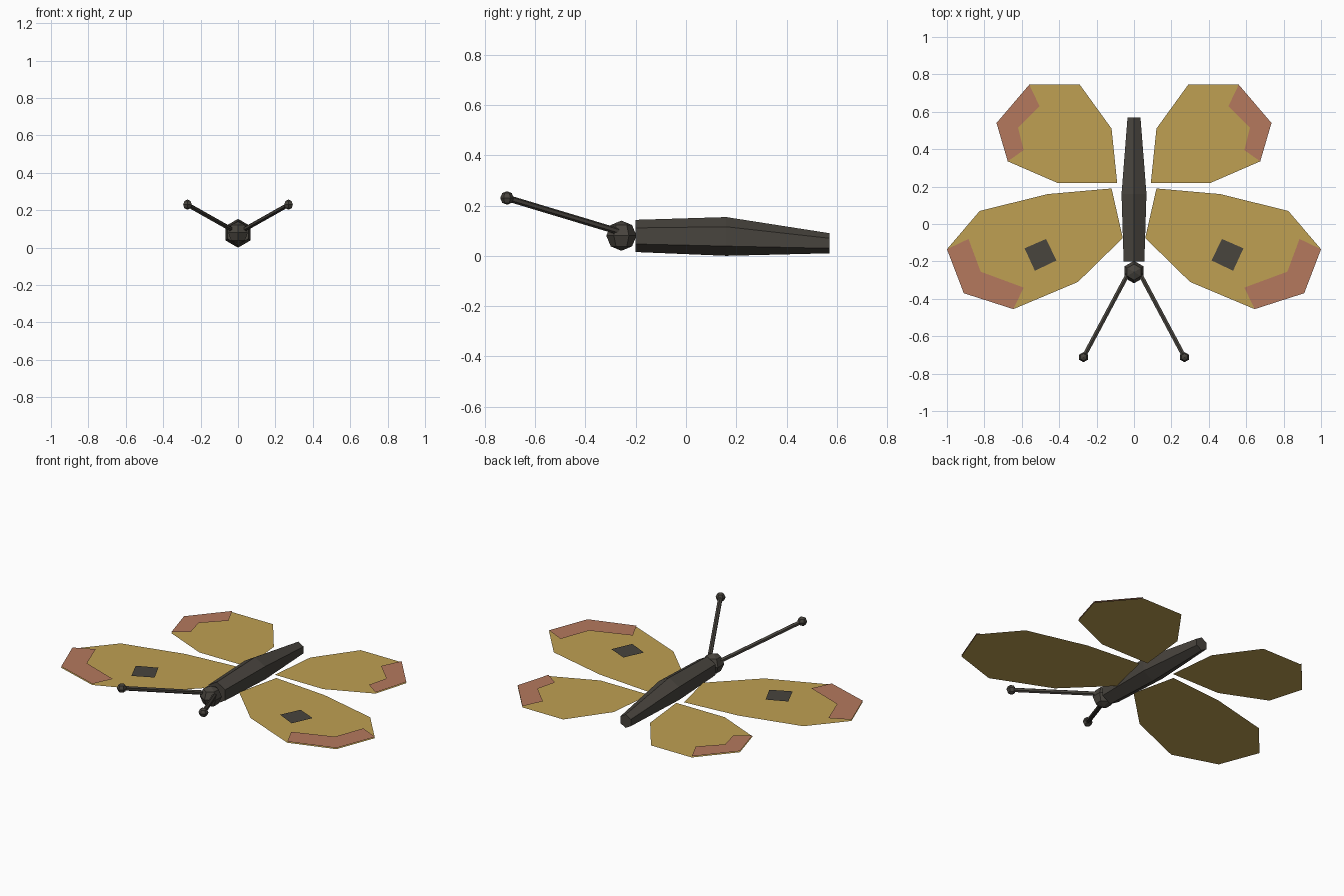
import bpy, bmesh, math
from mathutils import Vector

if "Cube" in bpy.data.objects:
    bpy.data.objects.remove(bpy.data.objects["Cube"])


def material(name, color):
    m = bpy.data.materials.new(name)
    m.diffuse_color = (*color, 1)
    m.use_nodes = True
    m.node_tree.nodes["Principled BSDF"].inputs["Base Color"].default_value = m.diffuse_color
    return m


DARK = material("dark", (0.065, 0.058, 0.048))
GOLD = material("gold", (0.52, 0.35, 0.085))
RUST = material("rust", (0.46, 0.19, 0.11))


def finish(name, bm, mat):
    mesh = bpy.data.meshes.new(name)
    bm.to_mesh(mesh)
    bm.free()
    mesh.materials.append(mat)
    obj = bpy.data.objects.new(name, mesh)
    bpy.context.collection.objects.link(obj)
    return obj


def flat(name, outline, z, side, mat):
    """Single flat sheet facing up, mirrored by side."""
    bm = bmesh.new()
    face = bm.faces.new([bm.verts.new((x * side, y, z)) for x, y in outline])
    face.normal_update()
    if face.normal.z < 0:
        face.normal_flip()
    finish(name, bm, mat)


def tube(name, rings, mat, sides=6):
    """Loft rings of (centre, radius) standing across the y axis."""
    bm = bmesh.new()
    loops = []
    for (x, y, z), r in rings:
        angles = [2 * math.pi * i / sides for i in range(sides)]
        loops.append([bm.verts.new((x + r * math.sin(a), y, z + r * math.cos(a))) for a in angles])
    for a, b in zip(loops, loops[1:]):
        for i in range(sides):
            j = (i + 1) % sides
            bm.faces.new((a[i], a[j], b[j], b[i]))
    bm.faces.new(loops[0])
    bm.faces.new(loops[-1])
    bmesh.ops.recalc_face_normals(bm, faces=bm.faces)
    finish(name, bm, mat)


def ball(name, centre, r, mat):
    bm = bmesh.new()
    bmesh.ops.create_uvsphere(bm, u_segments=6, v_segments=4, radius=r)
    obj = finish(name, bm, mat)
    obj.location = centre
    obj.rotation_euler.z = math.pi / 6   # corners point along y
    if not any(abs(v.co.x) < 1e-4 and abs(v.co.y) > r * 0.9 for v in obj.data.vertices):
        return
    obj.rotation_euler.z = 0


def rod(name, a, b, r, mat):
    a, b = Vector(a), Vector(b)
    bm = bmesh.new()
    bmesh.ops.create_cone(bm, cap_ends=True, segments=6, radius1=r, radius2=r, depth=(b - a).length)
    obj = finish(name, bm, mat)
    obj.location = (a + b) / 2
    obj.rotation_euler = (b - a).to_track_quat('Z', 'Y').to_euler()


# Body and head
tube("body", [((0, -0.2, 0.079), 0.064), ((0, 0.16, 0.077), 0.077), ((0, 0.57, 0.05), 0.04)], DARK)
ball("head", (0, -0.257, 0.08), 0.06, DARK)

# Wing outlines for one side
fore_tip = [(0.645, -0.455), (0.91, -0.37), (1, -0.135)]
hind_tip = [(0.675, 0.335), (0.735, 0.54), (0.56, 0.745)]
fore = [(0.06, -0.075), (0.30, -0.31), *fore_tip, (0.825, 0.07), (0.46, 0.16), (0.12, 0.19)]
hind = [(0.09, 0.22), (0.41, 0.22), *hind_tip, (0.29, 0.745), (0.12, 0.51)]
fore_patch = fore_tip + [(0.885, -0.08), (0.82, -0.255), (0.59, -0.34)]
hind_patch = hind_tip + [(0.505, 0.63), (0.62, 0.515), (0.59, 0.395)]
spot = [(0.415, -0.195), (0.53, -0.25), (0.585, -0.13), (0.47, -0.08)]

for side, label in ((1, "left"), (-1, "right")):
    # Wings with tip patches and spots just above them
    flat(f"front_wing_{label}", fore, 0.05, side, GOLD)
    flat(f"back_wing_{label}", hind, 0.05, side, GOLD)
    flat(f"front_wing_tip_{label}", fore_patch, 0.057, side, RUST)
    flat(f"back_wing_tip_{label}", hind_patch, 0.057, side, RUST)
    flat(f"wing_spot_{label}", spot, 0.057, side, DARK)
    # Antennae
    tip = (side * 0.27, -0.712, 0.23)
    rod(f"antenna_{label}", (side * 0.034, -0.27, 0.097), tip, 0.013, DARK)
    ball(f"antenna_tip_{label}", tip, 0.027, DARK)
